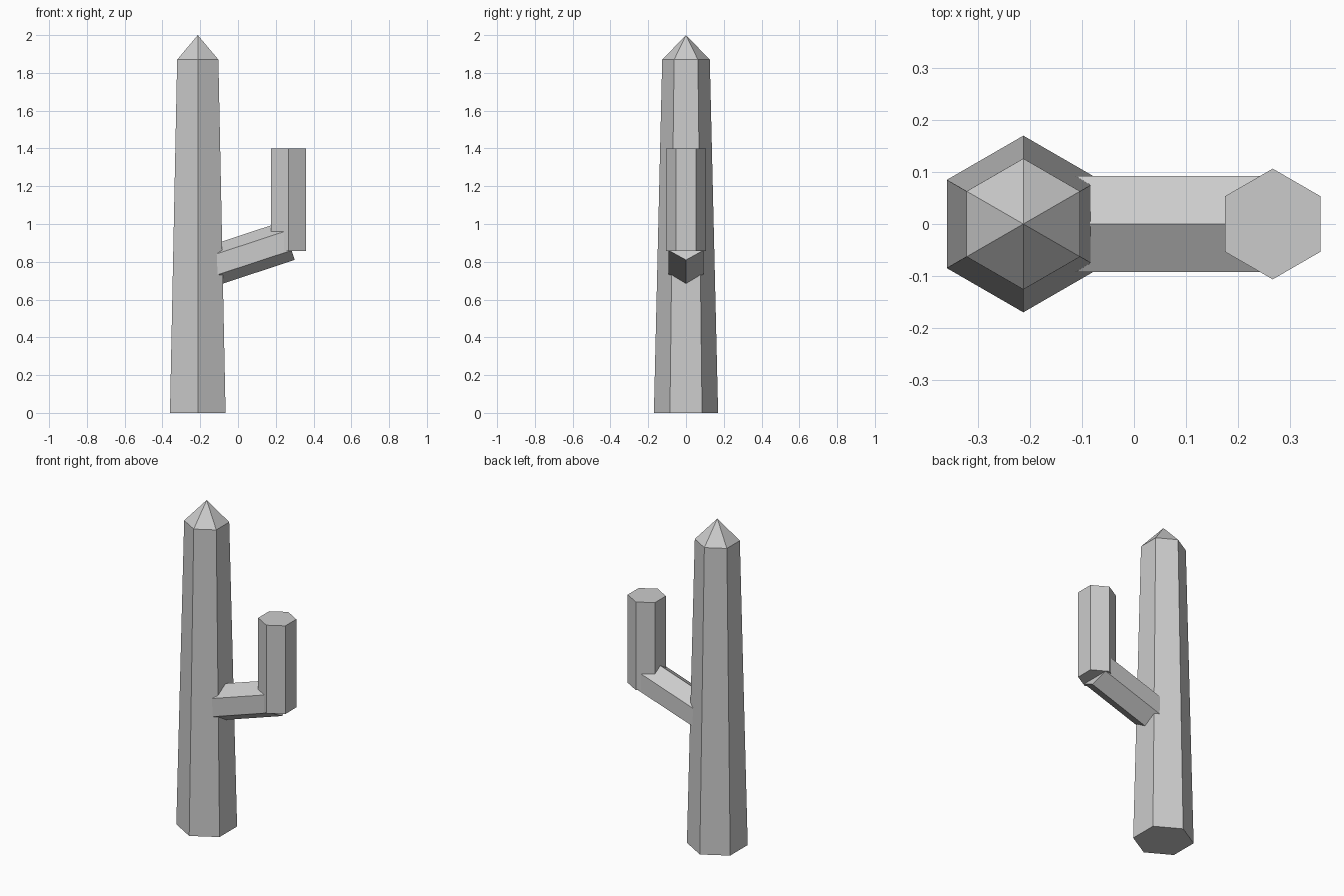
import bpy
import bmesh
from math import sin, cos, pi
from mathutils import Vector

cube = bpy.data.objects.get("Cube")
if cube:
    bpy.data.objects.remove(cube, do_unlink=True)

SIDES = 6
grey = bpy.data.materials.new("plain grey")
grey.use_nodes = True
grey.diffuse_color = (0.6, 0.6, 0.6, 1)
grey.node_tree.nodes["Principled BSDF"].inputs["Base Color"].default_value = grey.diffuse_color


def hex_column(name, rings, up, tip=None):
    """Skin hexagonal rings (centre, radius); 'up' points at one corner."""
    axis = (Vector(rings[-1][0]) - Vector(rings[0][0])).normalized()
    u = Vector(up)
    u = (u - axis * u.dot(axis)).normalized()
    v = axis.cross(u)
    bm = bmesh.new()
    loops = []
    for centre, r in rings:
        loops.append([bm.verts.new(Vector(centre) + r * (u * cos(a) + v * sin(a)))
                      for a in (2 * pi * i / SIDES for i in range(SIDES))])
    bm.faces.new(loops[0][::-1])
    for low, high in zip(loops, loops[1:]):
        for i in range(SIDES):
            j = (i + 1) % SIDES
            bm.faces.new((low[i], low[j], high[j], high[i]))
    top = loops[-1]
    if tip:
        apex = bm.verts.new(tip)
        for i in range(SIDES):
            bm.faces.new((top[i], top[(i + 1) % SIDES], apex))
    else:
        bm.faces.new(top)
    bmesh.ops.recalc_face_normals(bm, faces=bm.faces)
    mesh = bpy.data.meshes.new(name)
    bm.to_mesh(mesh)
    bm.free()
    mesh.materials.append(grey)
    obj = bpy.data.objects.new(name, mesh)
    bpy.context.collection.objects.link(obj)
    return obj


TRUNK_X, ARM_X, ARM_R = -0.213, 0.267, 0.1065

# Tapered trunk with pointed top
hex_column("trunk", [((TRUNK_X, 0, 0), 0.17), ((TRUNK_X, 0, 1.87), 0.126)],
           (0, 1, 0), tip=(TRUNK_X, 0, 2))
# Sloping branch, rooted inside the trunk
hex_column("branch", [((TRUNK_X, 0, 0.753), ARM_R), ((ARM_X, 0, 0.911), ARM_R)], (0, 0, 1))
# Upright end of the branch
hex_column("upright_arm", [((ARM_X, 0, 0.858), ARM_R), ((ARM_X, 0, 1.4), ARM_R)], (0, 1, 0))
